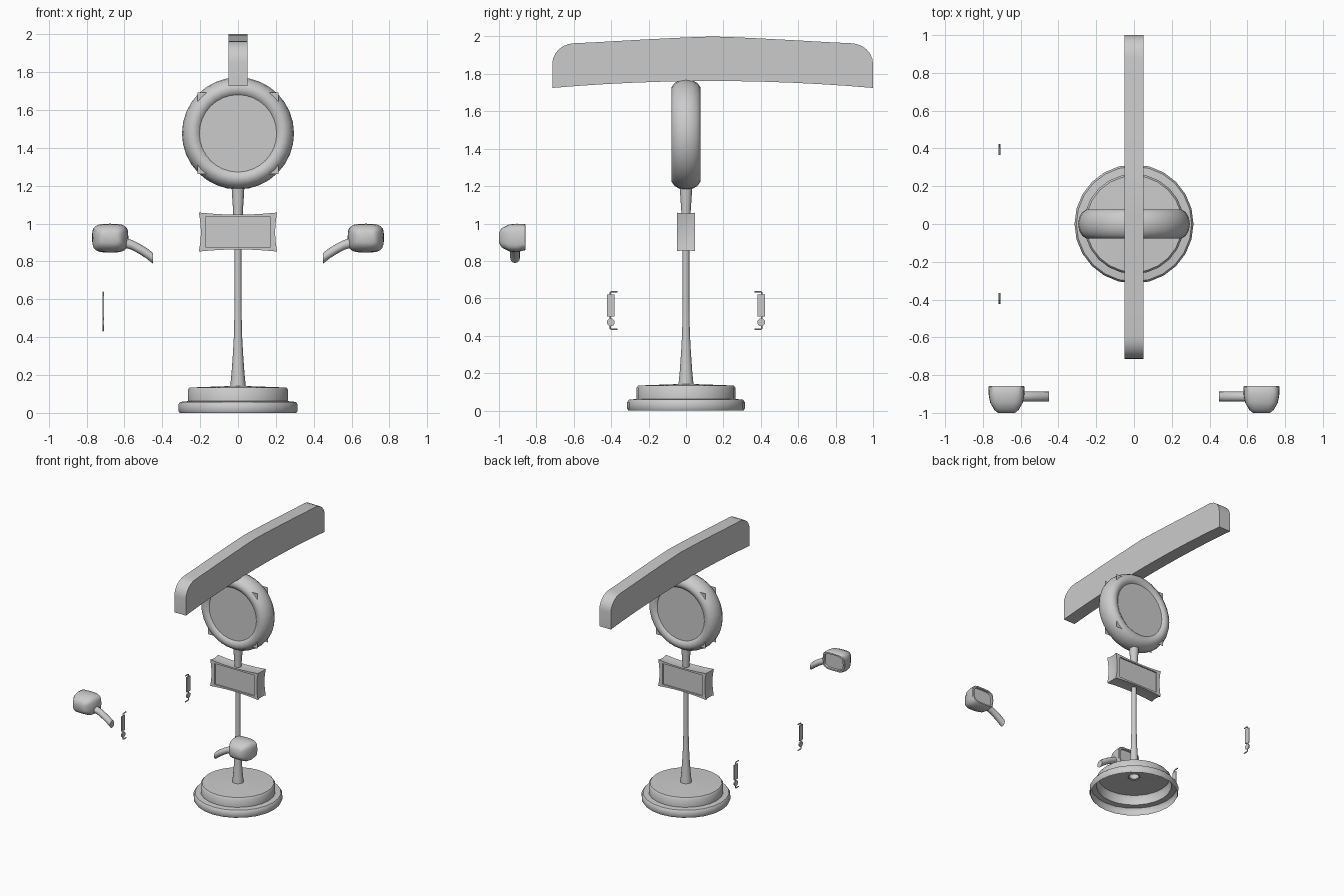
import bpy, bmesh, math
from mathutils import Vector

if "Cube" in bpy.data.objects:
    bpy.data.objects.remove(bpy.data.objects["Cube"])


def finish(obj, angle=40):
    bpy.ops.object.select_all(action='DESELECT')
    obj.select_set(True)
    bpy.context.view_layer.objects.active = obj
    bpy.ops.object.shade_smooth_by_angle(angle=math.radians(angle))
    return obj


def loft(name, loops, cap_start=True, cap_end=True, angle=40):
    """Skin a list of equal-length closed point loops."""
    bm = bmesh.new()
    rings = [[bm.verts.new(p) for p in loop] for loop in loops]
    n = len(rings[0])
    for a, b in zip(rings, rings[1:]):
        for i in range(n):
            j = (i + 1) % n
            bm.faces.new((a[i], a[j], b[j], b[i]))
    if cap_start:
        bm.faces.new(rings[0])
    if cap_end:
        bm.faces.new(rings[-1])
    bmesh.ops.recalc_face_normals(bm, faces=bm.faces)
    mesh = bpy.data.meshes.new(name)
    bm.to_mesh(mesh)
    bm.free()
    obj = bpy.data.objects.new(name, mesh)
    bpy.context.collection.objects.link(obj)
    return finish(obj, angle)


def lathe(name, profile, n, caps=(True, True)):
    turn = [2 * math.pi * i / n for i in range(n)]
    return loft(name, [[(r * math.cos(t), r * math.sin(t), z) for t in turn]
                       for r, z in profile], *caps)


def box(name, center, size):
    x, y, z = (s / 2 for s in size)
    c = Vector(center)
    return loft(name, [[c + Vector((sx * x, sy * y, h)) for sx, sy in
                        ((-1, -1), (1, -1), (1, 1), (-1, 1))] for h in (-z, z)])


# Stepped base, hollow underneath
lathe("base", [(0.308, 0), (0.315, 0.012), (0.315, 0.045), (0.305, 0.058),
               (0.265, 0.062), (0.265, 0.122), (0.255, 0.134), (0.035, 0.142)],
      24, (False, False))

# Flared pole and the neck under the dial
lathe("pole", [(0.042, 0.135), (0.035, 0.2), (0.027, 0.31), (0.021, 0.42),
               (0.018, 0.6), (0.018, 0.87)], 14, (False, False))
lathe("neck", [(0.025, 1.03), (0.026, 1.07), (0.031, 1.14), (0.034, 1.2)],
      14, (False, False))


# Sign box with bowed-in sides and recessed panels
def sign_loop(y, hx, hz, bow):
    corners = [(-1, -1), (1, -1), (1, 1), (-1, 1)]
    pts = []
    for k in range(4):
        (ax, az), (bx, bz) = corners[k], corners[(k + 1) % 4]
        for i in range(6):
            t = i / 6
            d = bow * (1 - (2 * t - 1) ** 2)
            x, z = ax + (bx - ax) * t, az + (bz - az) * t
            pts.append((x * hx - (d * ax if ax == bx else 0), y,
                        0.955 + z * hz - (d * az if az == bz else 0)))
    return pts


loft("sign_box", [sign_loop(-0.038, 0.17, 0.081, 0), sign_loop(-0.048, 0.17, 0.081, 0),
                  sign_loop(-0.048, 0.207, 0.103, 0.011), sign_loop(-0.025, 0.203, 0.1, 0.011),
                  sign_loop(0, 0.202, 0.099, 0.011), sign_loop(0.025, 0.203, 0.1, 0.011),
                  sign_loop(0.048, 0.207, 0.103, 0.011), sign_loop(0.048, 0.17, 0.081, 0),
                  sign_loop(0.038, 0.17, 0.081, 0)])

# Round dial housing: stretched ring
bpy.ops.mesh.primitive_torus_add(major_radius=0.238, minor_radius=0.058,
                                 major_segments=32, minor_segments=14,
                                 location=(0, 0, 1.476), rotation=(math.pi / 2, 0, 0))
ring = bpy.context.object
ring.name = "dial_ring"
ring.scale = (1, 1, 0.08 / 0.058)
finish(ring, 60)

# Square dial faces whose corners poke through the ring
for side, s in (("front", -1), ("back", 1)):
    bpy.ops.mesh.primitive_plane_add(size=0.43, location=(0, s * 0.064, 1.476),
                                     rotation=(-s * math.pi / 2, 0, 0))
    bpy.context.object.name = "dial_face_" + side

# Long arched fender with rounded upper corners
half = 0.8575
cy = 1 - half


def arch_edge(u, top):
    return (2.0 - 0.045 * abs(u) ** 1.2) if top else 1.762 - 0.037 * u * u


profile = []
for i in range(13):
    u = -1 + i / 6
    profile.append((cy + u * half, arch_edge(u, False)))
for i in range(7):
    a = math.pi / 2 * i / 6
    profile.append((cy + half - 0.12 + 0.12 * math.cos(a), 1.853 + 0.111 * math.sin(a)))
for i in range(1, 12):
    u = 0.86 * (1 - i / 6)
    profile.append((cy + u * half, arch_edge(u, True)))
for i in range(7):
    a = math.pi / 2 * (1 + i / 6)
    profile.append((cy - half + 0.12 + 0.12 * math.cos(a), 1.853 + 0.111 * math.sin(a)))
loft("arched_fender", [[(x, y, z) for y, z in profile] for x in (-0.05, 0.05)])


# Rear-view mirrors with curved arms
def rounded(hx, hz, power, n=24):
    out = []
    for i in range(n):
        c, s = math.cos(2 * math.pi * i / n), math.sin(2 * math.pi * i / n)
        out.append((hx * math.copysign(abs(c) ** (2 / power), c),
                    hz * math.copysign(abs(s) ** (2 / power), s)))
    return out


shell = [(-1.0, 0.045, 0.028, 0.924), (-0.985, 0.064, 0.052, 0.924),
         (-0.945, 0.087, 0.072, 0.923), (-0.905, 0.094, 0.076, 0.923),
         (-0.862, 0.096, 0.070, 0.927), (-0.857, 0.092, 0.066, 0.927),
         (-0.857, 0.082, 0.056, 0.927), (-0.872, 0.080, 0.054, 0.927)]
arm = [(0.45, 0.817, 0.028), (0.48, 0.841, 0.028), (0.52, 0.866, 0.027),
       (0.56, 0.887, 0.026), (0.63, 0.908, 0.026)]
for side, s in (("left", -1), ("right", 1)):
    loft("mirror_shell_" + side,
         [[(s * (0.675 + a), y, z + b) for a, b in rounded(hx, hz, 3.6)]
          for y, hx, hz, z in shell])
    loft("mirror_arm_" + side,
         [[(s * x, -0.914 + a, z + b) for a, b in rounded(0.026, h, 2, 12)]
          for x, z, h in arm])

# Thin door handles: plate, round lock and two hooked ends
X = -0.712
for side, s in (("front", -1), ("rear", 1)):
    box("handle_plate_" + side, (X, s * 0.402, 0.561), (0.007, 0.04, 0.118))
    loft("handle_lock_" + side,
         [[(X + d, s * 0.402 + a, 0.472 + b) for a, b in rounded(0.021, 0.021, 2, 16)]
          for d in (-0.0045, 0.0045)])
    for end, pts in (("top", [(0.405, 0.615), (0.405, 0.632), (0.398, 0.636), (0.366, 0.636)]),
                     ("bottom", [(0.405, 0.508), (0.405, 0.438), (0.398, 0.434), (0.366, 0.434)])):
        curve = bpy.data.curves.new("handle_hook", 'CURVE')
        curve.dimensions = '3D'
        curve.bevel_depth = 0.0045
        curve.bevel_resolution = 1
        curve.use_fill_caps = True
        spline = curve.splines.new('POLY')
        spline.points.add(len(pts) - 1)
        for p, (y, z) in zip(spline.points, pts):
            p.co = (X, s * y, z, 1)
        hook = bpy.data.objects.new("handle_hook_%s_%s" % (end, side), curve)
        bpy.context.collection.objects.link(hook)
